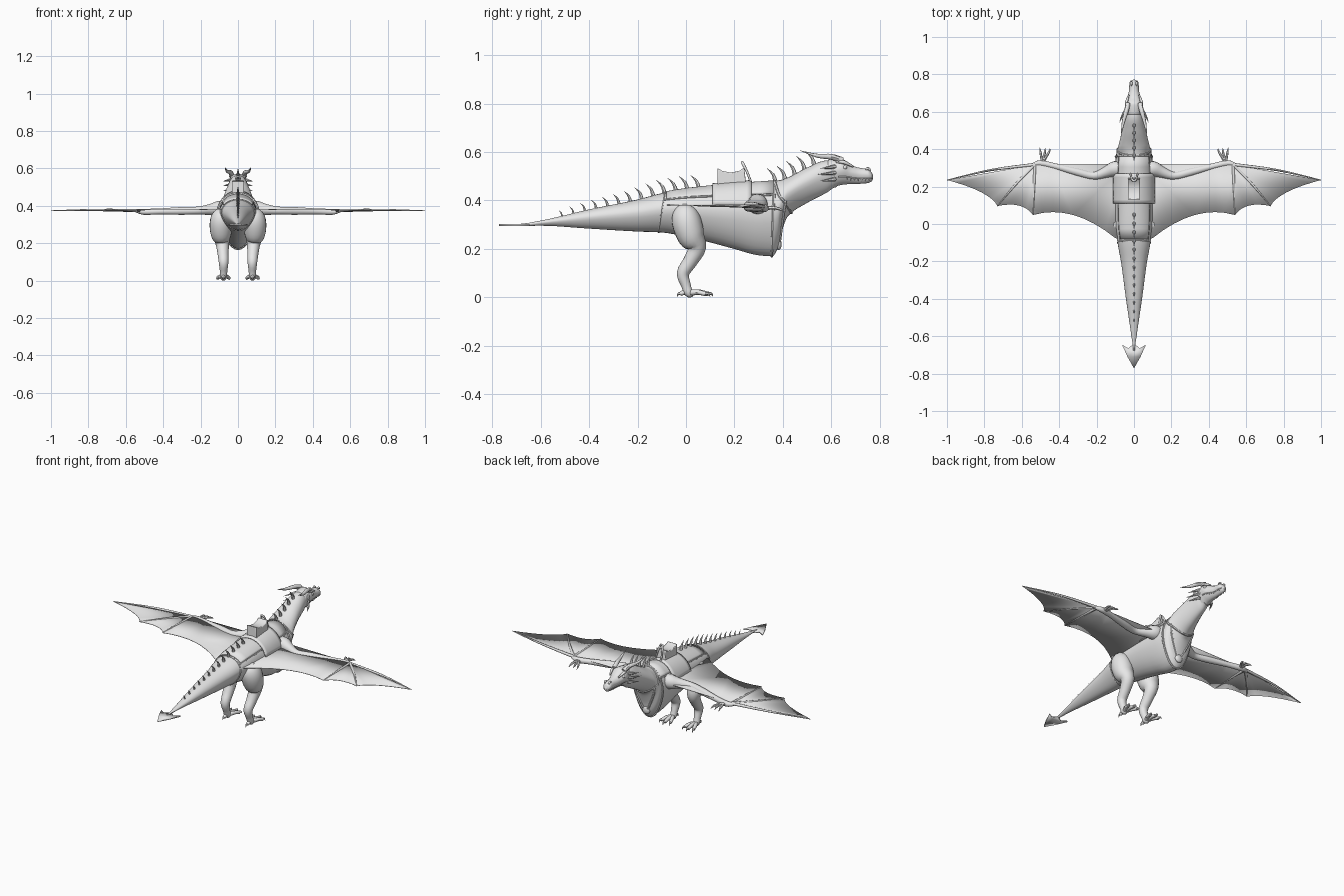
import bpy, bmesh
from math import sin, cos, pi, radians
from mathutils import Vector

cube = bpy.data.objects.get("Cube")
if cube:
    bpy.data.objects.remove(cube)

grey = bpy.data.materials.new("light_grey")
grey.use_nodes = True
grey.diffuse_color = (0.8, 0.8, 0.8, 1)
grey.node_tree.nodes["Principled BSDF"].inputs["Base Color"].default_value = (0.8, 0.8, 0.8, 1)


def finish(name, bm, mirror=False, thick=0, angle=45):
    """Turn a bmesh into a smooth-shaded object."""
    bmesh.ops.recalc_face_normals(bm, faces=bm.faces)
    me = bpy.data.meshes.new(name)
    bm.to_mesh(me)
    bm.free()
    me.shade_smooth()
    me.set_sharp_from_angle(angle=radians(angle))
    me.materials.append(grey)
    ob = bpy.data.objects.new(name, me)
    bpy.context.collection.objects.link(ob)
    if thick:
        mod = ob.modifiers.new("thickness", "SOLIDIFY")
        mod.thickness, mod.offset = thick, 0
    if mirror:
        ob.modifiers.new("mirror", "MIRROR").use_clip = False
    return ob


def skin(bm, rings, closed=False):
    """Bridge equal rings of points with quads."""
    rows = [[bm.verts.new(p) for p in r] for r in rings]
    n = len(rows[0])
    pairs = list(zip(rows, rows[1:])) + ([(rows[-1], rows[0])] if closed else [])
    for a, b in pairs:
        for i in range(n):
            j = (i + 1) % n
            bm.faces.new((a[i], a[j], b[j], b[i]))
    if not closed:
        bm.faces.new(rows[0])
        bm.faces.new(rows[-1])


def smooth_path(pts, steps):
    """Spline through points of any dimension."""
    out = []
    for i in range(len(pts) - 1):
        a, b, c, d = (pts[max(0, min(len(pts) - 1, i + k))] for k in (-1, 0, 1, 2))
        for s in range(steps):
            t = s / steps
            out.append([0.5 * (2 * q + (r - p) * t + (2*p - 5*q + 4*r - u) * t * t
                               + (3*q - p - 3*r + u) * t ** 3) for p, q, r, u in zip(a, b, c, d)])
    return out + [list(pts[-1])]


def sweep(bm, pts, sides=10, steps=4, closed=False):
    """Sweep a circle along points given as (x, y, z, radius)."""
    path = smooth_path(pts, steps) if steps > 1 else [list(p) for p in pts]
    pos = [Vector(p[:3]) for p in path]
    rings, n, normal = [], len(path), None
    for i, p in enumerate(pos):
        nxt = pos[(i + 1) % n] if closed else pos[min(i + 1, n - 1)]
        prv = pos[i - 1] if closed or i else p
        tan = (nxt - prv).normalized()
        if normal is None:
            normal = tan.orthogonal()
        normal = (normal - tan * normal.dot(tan)).normalized()
        side = tan.cross(normal)
        r = max(path[i][3], 0.0005)
        rings.append([p + (normal * cos(2*pi*k/sides) + side * sin(2*pi*k/sides)) * r
                      for k in range(sides)])
    skin(bm, rings, closed)


def tubes(name, paths, mirror=False, sides=8, steps=4, closed=False):
    bm = bmesh.new()
    for p in paths:
        sweep(bm, p, sides, steps, closed)
    return finish(name, bm, mirror)


def profile(table, y):
    """Monotone interpolation of (y, top, bottom, half width)."""
    i = max(k for k in range(len(table) - 1) if k == 0 or table[k][0] <= y)
    h = table[i+1][0] - table[i][0]
    t = max(0, min(1, (y - table[i][0]) / h))

    def slope(k, c):
        if k <= 0 or k >= len(table) - 1:
            return 0
        l = (table[k][c] - table[k-1][c]) / (table[k][0] - table[k-1][0])
        r = (table[k+1][c] - table[k][c]) / (table[k+1][0] - table[k][0])
        return 2 * l * r / (l + r) if l * r > 0 else 0
    return [(1 + 2*t) * (1-t)**2 * table[i][c] + t * (1-t)**2 * h * slope(i, c)
            + t*t * (3 - 2*t) * table[i+1][c] - t*t * (1-t) * h * slope(i+1, c) for c in (1, 2, 3)]


def surface(table, y, deg, lift=0.0):
    """Point on the lofted surface; 90 degrees is the top."""
    top, bot, w = profile(table, y)
    mid = bot + 0.57 * (top - bot)
    c, s = cos(radians(deg)), sin(radians(deg))
    half = top - mid if s > 0 else mid - bot
    return Vector(((w + lift) * c * (1 + 0.2 * min(0, s)), y, mid + (half + lift) * s))


def loft(name, table, steps=6, sides=28):
    ys = [a[0] + (b[0] - a[0]) * k / steps for a, b in zip(table, table[1:]) for k in range(steps)]
    bm = bmesh.new()
    skin(bm, [[surface(table, y, 360 * k / sides) for k in range(sides)] for y in ys + [table[-1][0]]])
    return finish(name, bm, angle=60)


# Body with tail and neck, then the head
BODY = [(-.68, .305, .295, .004), (-.6, .317, .296, .014), (-.4, .363, .284, .043),
        (-.2, .404, .272, .07), (-.1, .43, .268, .088), (0, .447, .25, .1), (.1, .458, .227, .103),
        (.2, .468, .2, .105), (.3, .474, .174, .103), (.355, .478, .17, .098), (.38, .483, .205, .094),
        (.395, .486, .27, .09), (.42, .495, .335, .083), (.5, .536, .39, .064), (.58, .565, .432, .048),
        (.62, .562, .455, .04)]
HEAD = [(.57, .55, .46, .03), (.59, .568, .45, .044), (.64, .573, .464, .048), (.68, .546, .468, .035),
        (.72, .534, .469, .026), (.75, .53, .472, .025), (.765, .517, .478, .019), (.772, .505, .488, .006)]
loft("body", BODY)
loft("head", HEAD)

# Back spikes, curved toward the tail
spikes = []
for y in [-.51 + .047 * k for k in range(13)] + [.37, .41, .45, .49, .53]:
    h = .022 + .03 * min(1, (y + .53) / .45)
    z = profile(BODY, y)[0]
    spikes.append([(0, y, z - .01, h * .2), (0, y - h * .2, z + h * .5, h * .12), (0, y - h * .7, z + h, 0)])
tubes("back_spikes", spikes, sides=6, steps=3)

# Tail blade
bm = bmesh.new()
blade = [(0, -.772), (.035, -.71), (.064, -.645), (.03, -.665), (.008, -.645)]
blade += [(-x, y) for x, y in blade[:0:-1]]
bm.faces.new([bm.verts.new((x, y, .298)) for x, y in blade])
bmesh.ops.triangulate(bm, faces=bm.faces)
finish("tail_blade", bm, thick=.008)

# Head details
tubes("horns", [[(.032, .645, .565, .013), (.042, .6, .58, .012), (.058, .54, .585, .008), (.07, .47, .606, 0)]], True)
tubes("cheek_spines", [[(.04, .615, z, .009), (.058, .59, z - .004, .006), (.078, .55 - k, z - .008, 0)]
                       for z, k in ((.54, 0), (.515, .01), (.488, 0))], True, 6)
tubes("brows", [[(.035, .62, .56, .006), (.04, .65, .558, .008), (.028, .69, .54, .004)]], True)
tubes("lips", [[surface(HEAD, y, -25) + Vector((0, 0, -.002)) for y in (.63,)][0].to_tuple() and
               [(*surface(HEAD, y, -25), .003) for y in (.63, .66, .69, .72, .75, .766)]], True, 6)
teeth = []
for k in range(7):
    p = surface(HEAD, .665 + .015 * k, -25, .001)
    teeth.append([(*p, .003), (p.x, p.y, p.z - .01, 0)])
tubes("teeth", teeth, True, 5, 1)
bm = bmesh.new()
bmesh.ops.create_uvsphere(bm, u_segments=12, v_segments=8, radius=.009)
bmesh.ops.translate(bm, verts=bm.verts, vec=(.038, .655, .536))
finish("eyes", bm, True)
tubes("nostrils", [[(.014, .74, .528, .004), (.014, .752, .532, .006), (.013, .762, .522, .003)]], True)

# Legs, toes and claws
tubes("legs", [[(.07, -.005, .375, .02), (.083, -.004, .352, .05), (.09, .003, .31, .061),
                (.09, .022, .25, .056), (.084, .045, .205, .038), (.08, .018, .15, .03),
                (.077, -.012, .1, .026), (.077, 0, .05, .02), (.078, .012, .018, .018),
                (.078, .03, .012, .008)]], True, 18)
toes, claws = [], []
for dx, dy in ((-.03, .07), (0, .082), (.03, .07), (0, -.035)):
    x, y = .078 + dx, .012 + dy
    toes.append([(.078, .012, .018, .013), (.078 + dx * .6, .012 + dy * .5, .022, .011), (x, y, .014, .009)])
    step = .018 if dy > 0 else -.014
    claws.append([(x, y, .016, .008), (x + dx * .1, y + step * .6, .015, .005), (x + dx * .15, y + step, .002, 0)])
tubes("toes", toes, True)
tubes("foot_claws", claws, True, 6)

# Wing membrane with scalloped trailing edge
WRIST = (.53, .318)
TIPS = [(1, .235), (.73, .096), (.54, .048), (.1, -.075)]
BULGE = [(.77, .175), (.595, .125), (.33, .11)]
edge = [(.04, -.09), (.04, .32), (.44, .32), WRIST]
for a, m, b in zip(TIPS, BULGE, TIPS[1:]):
    edge += [tuple((1-t)**2 * p + 2*t*(1-t) * q + t*t * r for p, q, r in zip(a, m, b))
             for t in (k / 8 for k in range(8))]
edge.append(TIPS[-1])


def wing_z(x):
    return .382 - .008 * x


bm = bmesh.new()
bm.faces.new([bm.verts.new((x, y, wing_z(x))) for x, y in edge])
bmesh.ops.triangulate(bm, faces=bm.faces)
finish("wing_membranes", bm, True, thick=.003)

# Wing arms, finger bones, hands
tubes("wing_arms", [[(.05, .29, .385, .035), (.1, .295, .385, .042), (.15, .277, .38, .03),
                     (.215, .258, .375, .021), (.3, .277, .373, .021), (.42, .308, .37, .016),
                     (.5, .325, .368, .016), (.545, .315, .372, .008)]], True, 14)
tubes("wing_fingers", [[(*WRIST, .375, .009), ((WRIST[0] + x) / 2, (WRIST[1] + y) / 2 + b, .378, .006),
                        (x, y, wing_z(x), .002)]
                       for (x, y), b in zip(TIPS[:3], (.012, .008, 0))], True)
tubes("hand_claws", [[(.49, .325, .366, .01), (.485 + d * .5, .355, .37, .007),
                      (.48 + d, .385, .365, .006), (.48 + d * 1.2, .408, .352, 0)]
                     for d in (-.026, -.004, .02)], True, 6)


# Saddle blanket and flaps follow the body
def patch(name, y0, y1, a0, a1, lift, thick):
    bm = bmesh.new()
    rows = [[bm.verts.new(surface(BODY, y0 + (y1 - y0) * i / 8, a0 + (a1 - a0) * k / 16, lift))
             for k in range(17)] for i in range(9)]
    for a, b in zip(rows, rows[1:]):
        for k in range(16):
            bm.faces.new((a[k], a[k+1], b[k+1], b[k]))
    finish(name, bm, thick=thick)


patch("saddle_blanket", -.08, .36, 38, 142, .002, .005)
patch("saddle_flaps", .11, .27, 12, 168, .008, .008)

# Seat with raised ends, and grip
seat = [(.13, .45), (.13, .533), (.15, .522), (.185, .515), (.22, .522), (.24, .536), (.25, .45)]
bm = bmesh.new()
skin(bm, [[(x, y, z) for y, z in seat] for x in (-.032, .032)])
ob = finish("saddle_seat", bm, angle=30)
bev = ob.modifiers.new("bevel", "BEVEL")
bev.width, bev.segments = .004, 2
tubes("saddle_grip", [[(.02, .275, .455, .005), (.016, .255, .51, .005), (.008, .235, .552, .006),
                       (0, .232, .556, .006)]], True)

# Harness straps around the body
def strap(name, fn, r=.006, ring=True):
    pts = [(*surface(BODY, *fn(k / 36)), r) for k in range(36 if ring else 37)]
    tubes(name, [pts], not ring, 6, 1, ring)


strap("neck_strap", lambda t: (.4 - .035 * sin(2*pi*t), 360 * t))
strap("girth_strap", lambda t: (.36 + .006 * sin(2*pi*t), 360 * t))
strap("rear_strap", lambda t: (-.1 + .012 * sin(2*pi*t), 360 * t), .004)
strap("side_straps", lambda t: (-.09 + .46 * t, 36), .004, False)
strap("chest_straps", lambda t: (.41 - .028 * t, -10 - 80 * t), .006, False)

# Round chest boss
bm = bmesh.new()
bmesh.ops.create_uvsphere(bm, u_segments=16, v_segments=10, radius=.025)
bmesh.ops.scale(bm, verts=bm.verts, vec=(1, .5, 1))
bmesh.ops.translate(bm, verts=bm.verts, vec=(0, .382, .22))
finish("chest_boss", bm)
